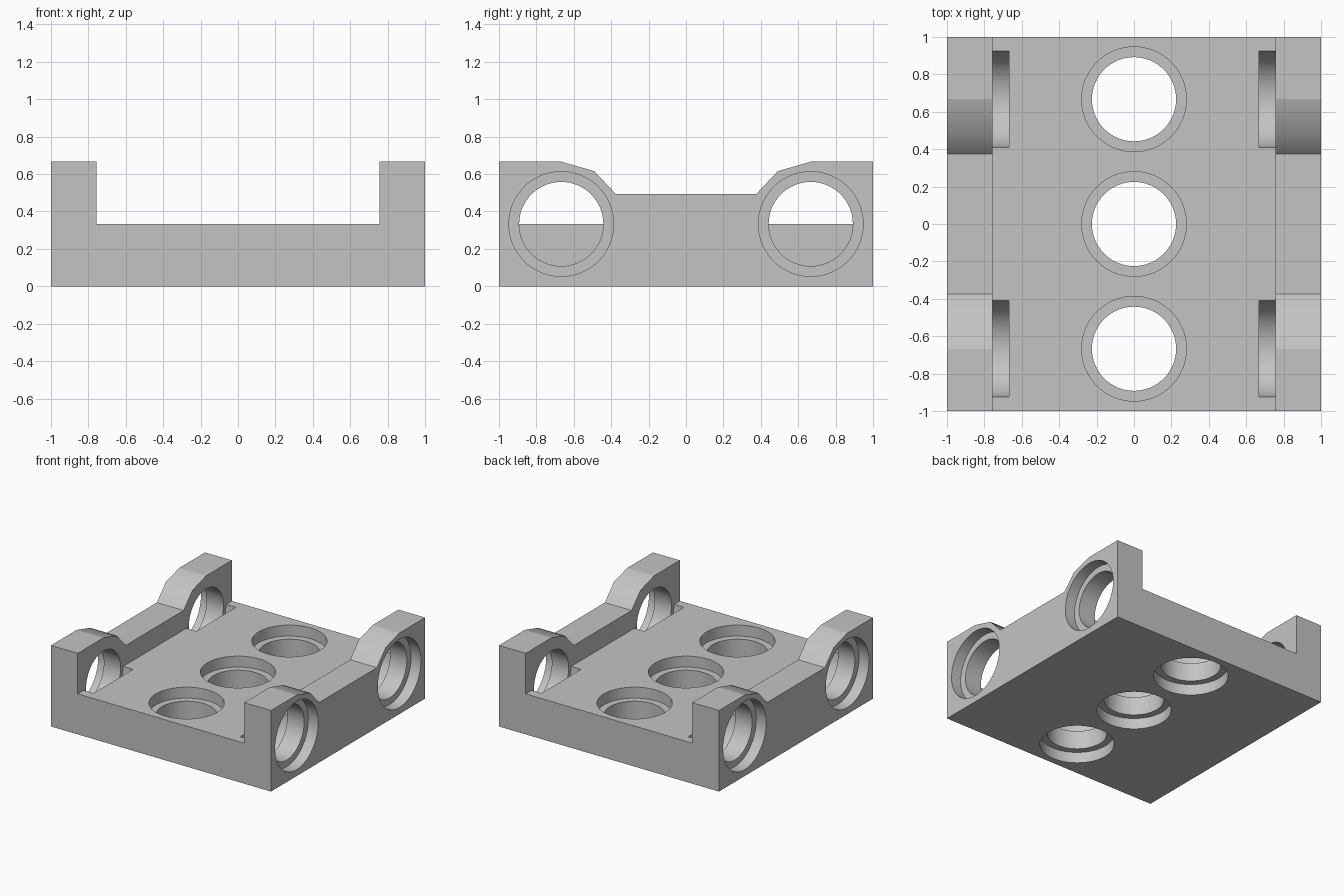
import bpy, bmesh
from math import cos, sin, pi, radians
from mathutils import Matrix, Vector

if "Cube" in bpy.data.objects:
    bpy.data.objects.remove(bpy.data.objects["Cube"], do_unlink=True)

HOLE = 0.667          # distance of the outer holes from the centre
FLOOR = 0.333         # top of the plate, also the side hole axis height
WALL = 0.757          # inner face of the side walls
BORE, RECESS, POCKET = 0.225, 0.28, 0.257
DEPTH = 0.09          # depth of every recess

grey = bpy.data.materials.new("light_grey_plastic")
grey.use_nodes = True
colour = (0.55, 0.55, 0.55, 1)
grey.diffuse_color = colour
grey.node_tree.nodes["Principled BSDF"].inputs["Base Color"].default_value = colour


def make_object(name, bm):
    bmesh.ops.recalc_face_normals(bm, faces=bm.faces)
    mesh = bpy.data.meshes.new(name)
    bm.to_mesh(mesh)
    bm.free()
    mesh.materials.append(grey)
    obj = bpy.data.objects.new(name, mesh)
    bpy.context.collection.objects.link(obj)
    return obj


def prism(name, outline, along):
    """Closed outline of 3D points, extruded by a vector."""
    bm = bmesh.new()
    face = bm.faces.new([bm.verts.new(p) for p in outline])
    out = bmesh.ops.extrude_face_region(bm, geom=[face])
    bmesh.ops.translate(bm, vec=along, verts=[v for v in out["geom"] if isinstance(v, bmesh.types.BMVert)])
    return make_object(name, bm)


def lathe(bm, profile, matrix, sides=64):
    """Stepped round cutter along local z; profile lists (height, radius)."""
    rings = []
    for h, r in profile:
        angles = [2 * pi * i / sides for i in range(sides)]
        rings.append([bm.verts.new(matrix @ Vector((r * cos(a), r * sin(a), h))) for a in angles])
    for (a, b), (p, q) in zip(zip(rings, rings[1:]), zip(profile, profile[1:])):
        for i in range(sides):
            j = (i + 1) % sides
            f = bm.faces.new((a[i], a[j], b[j], b[i]))
            f.smooth = p[1] == q[1]     # round walls smooth, steps flat
    bm.faces.new(rings[0])
    bm.faces.new(rings[-1])


def apply_boolean(target, tool, operation):
    mod = target.modifiers.new(operation.lower(), 'BOOLEAN')
    mod.operation, mod.solver, mod.object = operation, 'EXACT', tool
    bpy.context.view_layer.update()
    graph = bpy.context.evaluated_depsgraph_get()
    mesh = bpy.data.meshes.new_from_object(target.evaluated_get(graph))
    target.modifiers.clear()
    target.data = mesh
    bpy.data.objects.remove(tool, do_unlink=True)


# Channel: plate with two tall side walls
channel = [(-1, 0), (1, 0), (1, 0.8), (WALL, 0.8), (WALL, FLOOR),
           (-WALL, FLOOR), (-WALL, 0.8), (-1, 0.8)]
body = prism("channel_frame", [(x, -1, z) for x, z in channel], (0, 2, 0))

# Side outline: rounded shoulders over the side holes, lower rail between them
shoulder = [(HOLE - FLOOR * cos(radians(a)), FLOOR + FLOOR * sin(radians(a))) for a in (28.7, 58, 90)]
half = shoulder + [(1.2, 2 * FLOOR), (1.2, -0.2)]
outline = half + [(-y, z) for y, z in reversed(half)]
side = prism("side_outline_cutter", [(-1.2, y, z) for y, z in outline], (2.4, 0, 0))
for f in side.data.polygons:
    f.use_smooth = 0.1 < abs(f.normal.z) < 0.99 and f.center.z > FLOOR
apply_boolean(body, side, 'INTERSECT')

# Holes: three through the plate, two through each wall with a floor pocket
bm = bmesh.new()
plate_hole = [(-0.1, RECESS), (DEPTH, RECESS), (DEPTH, BORE),
              (FLOOR - DEPTH, BORE), (FLOOR - DEPTH, RECESS), (FLOOR + 0.1, RECESS)]
wall_hole = [(HOLE, POCKET), (WALL, POCKET), (WALL, BORE),
             (1 - DEPTH, BORE), (1 - DEPTH, RECESS), (1.1, RECESS)]
for y in (-HOLE, 0, HOLE):
    lathe(bm, plate_hole, Matrix.Translation((0, y, 0)))
for y in (-HOLE, HOLE):
    for turn in (pi / 2, -pi / 2):
        lathe(bm, wall_hole, Matrix.Translation((0, y, FLOOR)) @ Matrix.Rotation(turn, 4, 'Y'))
apply_boolean(body, make_object("hole_cutters", bm), 'DIFFERENCE')
